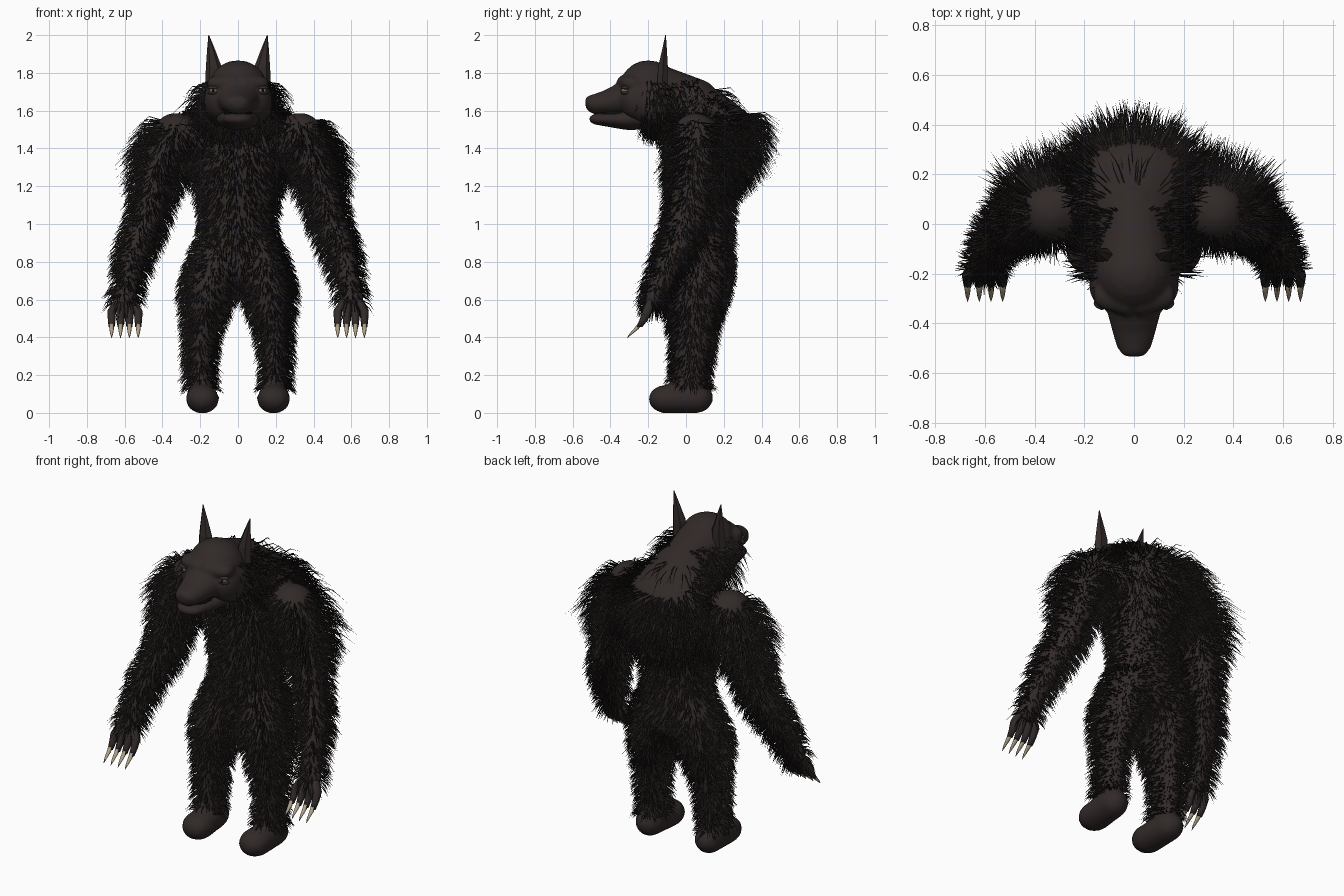
import bpy, bmesh, math, random
from mathutils import Vector, Matrix

random.seed(4)
if "Cube" in bpy.data.objects:
    bpy.data.objects.remove(bpy.data.objects["Cube"], do_unlink=True)


def material(name, rgb):
    m = bpy.data.materials.new(name)
    m.use_nodes = True
    m.diffuse_color = (*rgb, 1)
    bsdf = m.node_tree.nodes["Principled BSDF"]
    bsdf.inputs["Base Color"].default_value = (*rgb, 1)
    bsdf.inputs["Roughness"].default_value = 0.8
    return m


SKIN = material("dark brown skin", (0.030, 0.022, 0.021))
FUR = material("black fur", (0.015, 0.012, 0.011))
CLAW = material("bone claw", (0.42, 0.35, 0.24))
EYE = material("amber grey eye", (0.22, 0.18, 0.11))
PUPIL = material("black pupil", (0.004, 0.004, 0.004))


def add_object(name, mesh, mat):
    mesh.materials.clear()
    mesh.materials.append(mat)
    ob = bpy.data.objects.new(name, mesh)
    bpy.context.collection.objects.link(ob)
    return ob


def ellipsoid(bm, c, r, sides=20):
    mat = Matrix.Translation(c) @ Matrix.Diagonal((*r, 1))
    bmesh.ops.create_uvsphere(bm, u_segments=sides, v_segments=sides // 2, radius=1, matrix=mat)


def blob(name, chains, voxel, smooth=4):
    """Chains of ellipsoids (centre, radii) fused to one smooth skin; off-centre chains mirror."""
    bm = bmesh.new()
    for chain in chains:
        sides = (1, -1) if any(k[0] for k in chain) else (1,)
        steps = [tuple(u + (v - u) * i / 6 for u, v in zip(a, b))
                 for a, b in zip(chain, chain[1:]) for i in range(6)] + [chain[-1]]
        for s in sides:
            for x, y, z, *r in steps:
                ellipsoid(bm, (s * x, y, z), r)
    me = bpy.data.meshes.new(name)
    bm.to_mesh(me)
    bm.free()
    ob = add_object(name, me, SKIN)
    fuse = ob.modifiers.new("fuse", "REMESH")
    fuse.mode, fuse.voxel_size = "VOXEL", voxel
    relax = ob.modifiers.new("relax", "SMOOTH")
    relax.factor, relax.iterations = 0.5, smooth
    dg = bpy.context.evaluated_depsgraph_get()
    baked = bpy.data.meshes.new_from_object(ob.evaluated_get(dg))
    ob.modifiers.clear()
    ob.data = baked
    baked.materials.clear()
    baked.materials.append(SKIN)
    baked.shade_smooth()
    return ob


def loft(name, rings, mat, sides=8, smooth=True):
    """Horizontal elliptical rings (x, y, z, rx, ry) skinned to a closed tube."""
    bm = bmesh.new()
    loops = []
    for x, y, z, rx, ry in rings:
        loops.append([bm.verts.new((x + rx * math.cos(2 * math.pi * i / sides),
                                    y + ry * math.sin(2 * math.pi * i / sides), z))
                      for i in range(sides)])
    for a, b in zip(loops, loops[1:]):
        for i in range(sides):
            j = (i + 1) % sides
            bm.faces.new((a[i], a[j], b[j], b[i]))
    bm.faces.new(loops[0])
    bm.faces.new(loops[-1])
    bmesh.ops.recalc_face_normals(bm, faces=bm.faces)
    me = bpy.data.meshes.new(name)
    bm.to_mesh(me)
    bm.free()
    if smooth:
        me.shade_smooth()
    return add_object(name, me, mat)


def ball(name, c, r, mat):
    bm = bmesh.new()
    ellipsoid(bm, c, r, 16)
    me = bpy.data.meshes.new(name)
    bm.to_mesh(me)
    bm.free()
    me.shade_smooth()
    return add_object(name, me, mat)


# Body: torso with neck, arms, legs and feet
torso = [(0, .08, .76, .2, .15, .12), (0, .08, .9, .2, .155, .12), (0, .08, 1.03, .19, .155, .1),
         (0, .08, 1.15, .205, .165, .12), (0, .11, 1.35, .25, .205, .14), (0, .15, 1.5, .25, .2, .17),
         (0, .02, 1.61, .17, .16, .17), (0, -.15, 1.67, .14, .12, .13)]
arm = [(.22, .1, 1.44, .12, .13, .12), (.33, .05, 1.46, .125, .125, .13), (.4, .05, 1.33, .115, .12, .1),
       (.45, .03, 1.15, .095, .11, .1), (.49, 0, 1.0, .085, .1, .1), (.55, -.06, .85, .08, .085, .08),
       (.585, -.13, .7, .06, .065, .06), (.6, -.175, .6, .068, .045, .06)]
leg = [(.1, .08, .82, .14, .155, .13), (.15, .055, .67, .135, .165, .11), (.17, .045, .57, .11, .145, .1),
       (.185, .035, .46, .08, .115, .09), (.195, .035, .33, .07, .1, .08), (.195, .02, .18, .065, .09, .07)]
foot = [(.195, .06, .08, .08, .085, .082), (.188, -.1, .073, .09, .102, .077)]
body = blob("body", [torso, arm, leg, foot], .02)

# Head: skull running into the nape, cheeks, brow and muzzle; the jaw is its own piece
head = blob("head", [
    [(0, .05, 1.64, .13, .13, .13), (0, -.12, 1.71, .145, .11, .125), (0, -.2, 1.725, .155, .15, .142)],
    [(.085, -.17, 1.64, .1, .1, .13), (.085, -.25, 1.66, .095, .1, .11)],
    [(.03, -.31, 1.745, .05, .06, .05), (.11, -.285, 1.745, .055, .06, .04)],
    [(0, -.3, 1.67, .12, .1, .095), (0, -.4, 1.645, .095, .08, .068), (0, -.47, 1.635, .075, .065, .055)],
    [(0, -.49, 1.655, .05, .045, .03), (.02, -.5, 1.645, .04, .035, .028)],
], .011, 5)
blob("lower_jaw", [
    [(0, -.2, 1.575, .13, .1, .075), (0, -.3, 1.553, .11, .1, .056),
     (0, -.45, 1.555, .08, .065, .033)]], .011, 3)
ball("mouth_lining", (0, -.36, 1.585), (.075, .11, .025), PUPIL)

for side, s in (("left", 1), ("right", -1)):
    # Pointed ears
    loft(side + "_ear", [(s * .132, -.125, 1.74, .042, .032), (s * .128, -.122, 1.83, .042, .03),
                         (s * .142, -.114, 1.92, .022, .015), (s * .155, -.108, 2.0, .002, .002)],
         SKIN, 6, False)
    # Eyes with pupils and lids
    ball(side + "_eye", (s * .128, -.322, 1.708), (.024, .022, .018), EYE)
    ball(side + "_pupil", (s * .131, -.339, 1.708), (.008, .007, .011), PUPIL)
    ball(side + "_upper_eyelid", (s * .128, -.318, 1.721), (.034, .026, .012), SKIN)
    ball(side + "_lower_eyelid", (s * .128, -.318, 1.694), (.034, .026, .01), SKIN)
    # Fingers with curved claws
    for i in range(4):
        x = .528 + .047 * i
        loft(f"{side}_finger_{i + 1}", [
            (s * (.57 + .02 * i), -.18, .61, .022, .022), (s * x, -.205, .54, .023, .026),
            (s * x, -.225, .49, .02, .022), (s * x, -.248, .455, .016, .017)], SKIN)
        loft(f"{side}_claw_{i + 1}", [
            (s * x, -.24, .475, .014, .014), (s * x, -.265, .443, .012, .013),
            (s * x, -.29, .42, .008, .009), (s * x, -.312, .396, .001, .001)], CLAW)


# Fur: bent tapering strands scattered over the skin and combed downwards
def ramp(v, lo, hi):
    return min(1, max(0, (v - lo) / (hi - lo)))


def fur_length(p, n):
    """Strand length by body region; zero where the skin is bare."""
    ax = abs(p.x)
    if p.z < .13 or (p.z < .17 and p.y < -.05):
        return 0
    if p.z > 1.76 or p.y < -.22 and p.z > 1.4:
        return 0                                      # bare face and crown
    if p.z > 1.5 and n.z > .55:
        if ax < .15 and p.y > .06 or .26 < ax < .41 and p.y < .15:
            return 0                                  # bare nape and shoulder caps
        if ax < .15:
            return .04
    mane = ramp(p.z, 1.15, 1.4) * max(ramp(n.y, -.1, .6), .7 * ramp(ax, .36, .46))
    ruff = ramp(p.z, 1.4, 1.55) * ramp(-p.y, -.05, .1)
    limb = .02 * ramp(ax, .2, .3)
    return .066 + limb + .13 * mane + .06 * ruff


def grow(ob, name, count):
    me = ob.data
    me.calc_loop_triangles()
    tris = list(me.loop_triangles)
    picks = random.choices(tris, weights=[t.area for t in tris], k=count)
    verts, faces = [], []
    for t in picks:
        a, b, c = (me.vertices[i].co for i in t.vertices)
        u, v = random.random(), random.random()
        if u + v > 1:
            u, v = 1 - u, 1 - v
        p = a + (b - a) * u + (c - a) * v
        n = t.normal.copy()
        size = fur_length(p, n) * random.uniform(.6, 1.15)
        if size <= 0:
            continue
        jitter = Vector([random.uniform(-.25, .25) for _ in range(3)])
        comb = Vector((0, 0, -1)) + jitter
        d1 = (n * .85 + comb * .5).normalized()
        d2 = (n * .6 + comb * .9).normalized()
        mid = p + d1 * size * .5
        tip = mid + d2 * size * .5
        across = d1.orthogonal().normalized()
        up = d1.cross(across)
        k = len(verts)
        for centre, r in ((p - n * .004, .0034), (mid, .0025)):
            for i in range(3):
                ang = 2 * math.pi * i / 3
                verts.append(centre + (across * math.cos(ang) + up * math.sin(ang)) * r)
        verts.append(tip)
        for i in range(3):
            j = (i + 1) % 3
            faces += [(k + i, k + j, k + 3 + j, k + 3 + i), (k + 3 + i, k + 3 + j, k + 6)]
    fur = bpy.data.meshes.new(name)
    fur.from_pydata(verts, [], faces)
    fur.update()
    add_object(name, fur, FUR)


grow(body, "body_fur", 17000)
grow(head, "cheek_fur", 1500)
